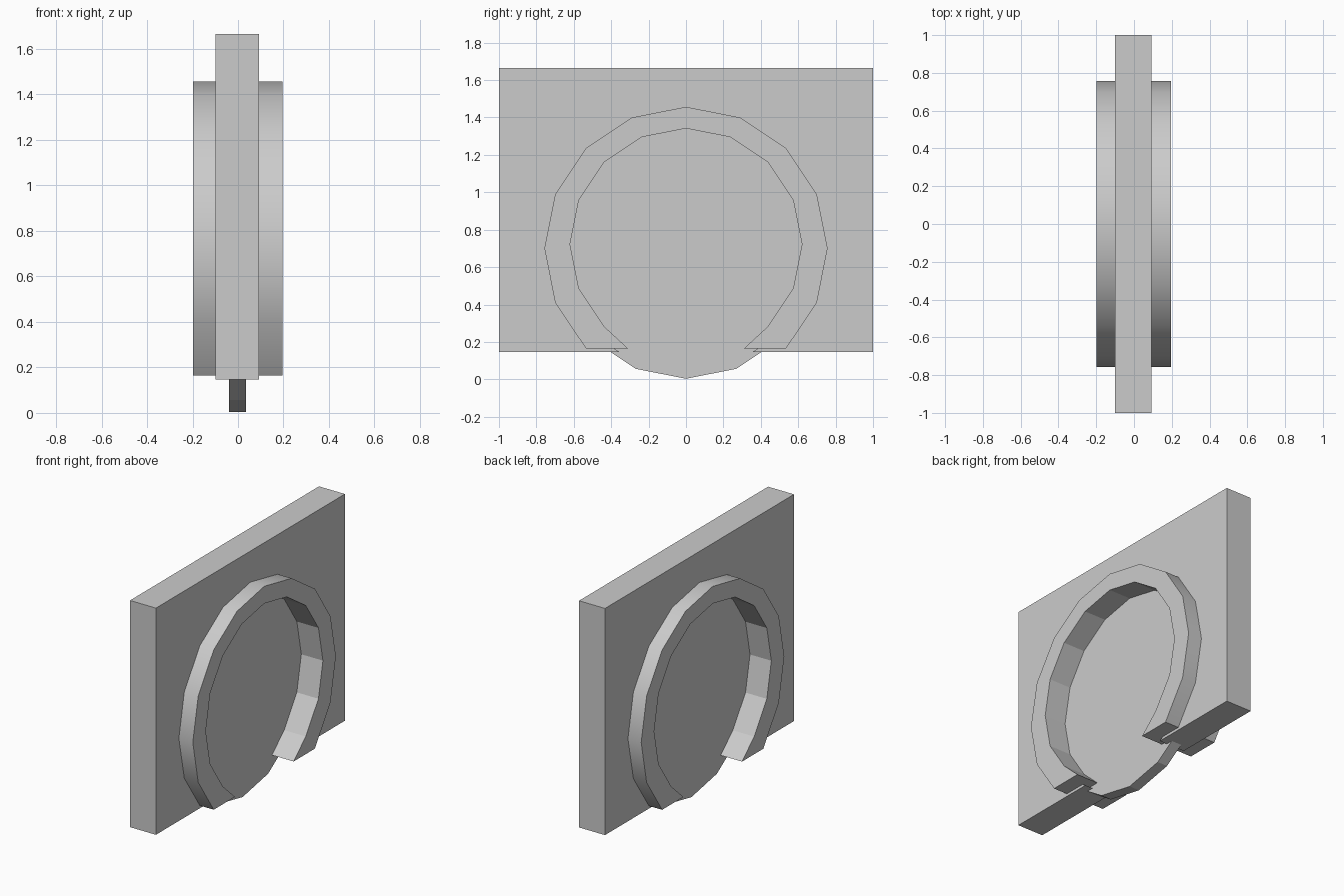
import bpy, bmesh
from math import sin, cos, radians

if "Cube" in bpy.data.objects:
    bpy.data.objects.remove(bpy.data.objects["Cube"])

STEP = 22.5  # 16-sided circles


def arc(radius, cz, first, last):
    """Points (y, z) on a 16-sided circle; index 0 is the top, going towards +y."""
    return [(radius * sin(radians(STEP * i)), cz + radius * cos(radians(STEP * i)))
            for i in range(first, last + 1)]


def extrude_profile(name, profile, x0, x1, smooth_sides=()):
    """Extrude a closed (y, z) profile along x; listed side faces are smooth."""
    bm = bmesh.new()
    a = [bm.verts.new((x0, y, z)) for y, z in profile]
    b = [bm.verts.new((x1, y, z)) for y, z in profile]
    bm.faces.new(a)
    bm.faces.new(b)
    n = len(profile)
    for i in range(n):
        j = (i + 1) % n
        f = bm.faces.new((a[i], a[j], b[j], b[i]))
        f.smooth = i in smooth_sides
    bmesh.ops.recalc_face_normals(bm, faces=bm.faces)
    mesh = bpy.data.meshes.new(name)
    bm.to_mesh(mesh)
    bm.free()
    obj = bpy.data.objects.new(name, mesh)
    bpy.context.collection.objects.link(obj)
    return obj


# Wall slab with a round opening that breaks through the bottom edge
base, top = 0.147, 1.665
hole = arc(0.69, 0.722, -6, 6)
wall = [(-1, base), (-1, top), (1, top), (1, base), (0.357, base)]
wall += hole[::-1] + [(-0.357, base)]
extrude_profile("wall", wall, -0.10, 0.092)

# Raised frame ring, cut flat at the bottom
outer = arc(0.757, 0.70, -6, 6)
inner = arc(0.62, 0.722, -6, 6)
cut = 0.165
outer[0], outer[-1] = (-0.535, cut), (0.535, cut)
ring = outer + [(0.31, cut)] + inner[::-1] + [(-0.31, cut)]
extrude_profile("frame_ring", ring, -0.198, 0.195, smooth_sides=range(12))

# Thin disc filling the opening
extrude_profile("disc", arc(0.705, 0.708, 0, 15), -0.04, 0.035)
